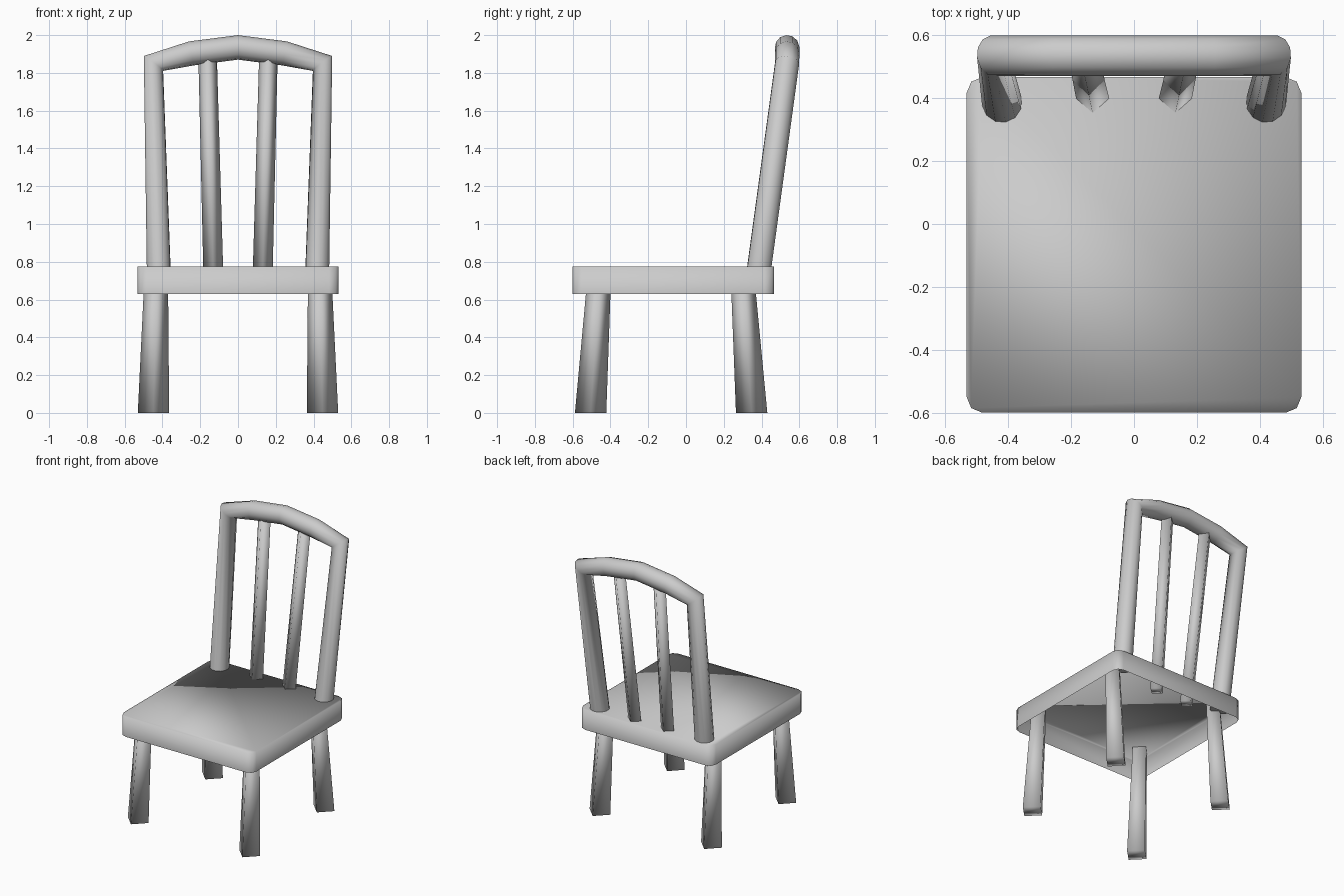
import bpy, bmesh, math

if "Cube" in bpy.data.objects:
    bpy.data.objects.remove(bpy.data.objects["Cube"])


def finish(name, bm):
    bmesh.ops.recalc_face_normals(bm, faces=bm.faces)
    mesh = bpy.data.meshes.new(name)
    bm.to_mesh(mesh)
    bm.free()
    mesh.polygons.foreach_set("use_smooth", [True] * len(mesh.polygons))
    ob = bpy.data.objects.new(name, mesh)
    bpy.context.collection.objects.link(ob)
    return ob


def diamond_bar(name, low, high, r_low, r_high, depth=1.0):
    """Four-sided tapered bar with its corners on the axes."""
    bm = bmesh.new()
    rings = []
    for (x, y, z), r in ((low, r_low), (high, r_high)):
        rings.append([bm.verts.new((x + r * math.cos(i * math.pi / 2),
                                    y + r * depth * math.sin(i * math.pi / 2), z))
                      for i in range(4)])
    for i in range(4):
        j = (i + 1) % 4
        bm.faces.new((rings[0][i], rings[0][j], rings[1][j], rings[1][i]))
    for ring in rings:
        bm.faces.new(ring)
    return finish(name, bm)


# Seat: rounded-corner slab, hollow underneath
W, Y0, Y1, Z0, Z1, R = 0.532, -0.60, 0.467, 0.63, 0.775, 0.05
bm = bmesh.new()
outline = []
for cx, cy, start in ((W - R, Y1 - R, 0), (-W + R, Y1 - R, 90),
                      (-W + R, Y0 + R, 180), (W - R, Y0 + R, 270)):
    for step in (0, 45, 90):
        a = math.radians(start + step)
        outline.append((cx + R * math.cos(a), cy + R * math.sin(a)))
top = [bm.verts.new((x, y, Z1)) for x, y in outline]
rim = [bm.verts.new((x, y, Z0)) for x, y in outline]
bm.faces.new(top)
for i in range(len(top)):
    j = (i + 1) % len(top)
    bm.faces.new((rim[i], rim[j], top[j], top[i]))
seat = finish("seat", bm)
if seat.data.polygons[0].normal.z < 0:
    seat.data.flip_normals()

# Legs and spindles, mirrored left and right
for side, s in (("left", -1), ("right", 1)):
    diamond_bar("front_leg_" + side, (s * 0.4475, -0.505, 0), (s * 0.432, -0.456, 0.77), 0.083, 0.061)
    diamond_bar("back_leg_" + side, (s * 0.4475, 0.3475, 0), (s * 0.432, 0.296, 0.77), 0.083, 0.061)
    diamond_bar("spindle_" + side, (s * 0.128, 0.383, 0.64), (s * 0.161, 0.535, 1.89), 0.053, 0.049, 0.88)

# Back frame: one round tube for both posts and the arched top rail
half = [(0.418, 0.378, 0.70), (0.4475, 0.535, 1.85), (0.247, 0.535, 1.903)]
path = [(-x, y, z) for x, y, z in half] + [(0, 0.535, 1.935)] + half[::-1]
curve = bpy.data.curves.new("back_frame", 'CURVE')
curve.dimensions = '3D'
curve.bevel_depth = 0.065
curve.bevel_resolution = 4
curve.use_fill_caps = True
spline = curve.splines.new('POLY')
spline.points.add(len(path) - 1)
for point, co in zip(spline.points, path):
    point.co = (*co, 1)
frame = bpy.data.objects.new("back_frame", curve)
bpy.context.collection.objects.link(frame)
bpy.ops.object.select_all(action='DESELECT')
frame.select_set(True)
bpy.context.view_layer.objects.active = frame
bpy.ops.object.convert(target='MESH')
